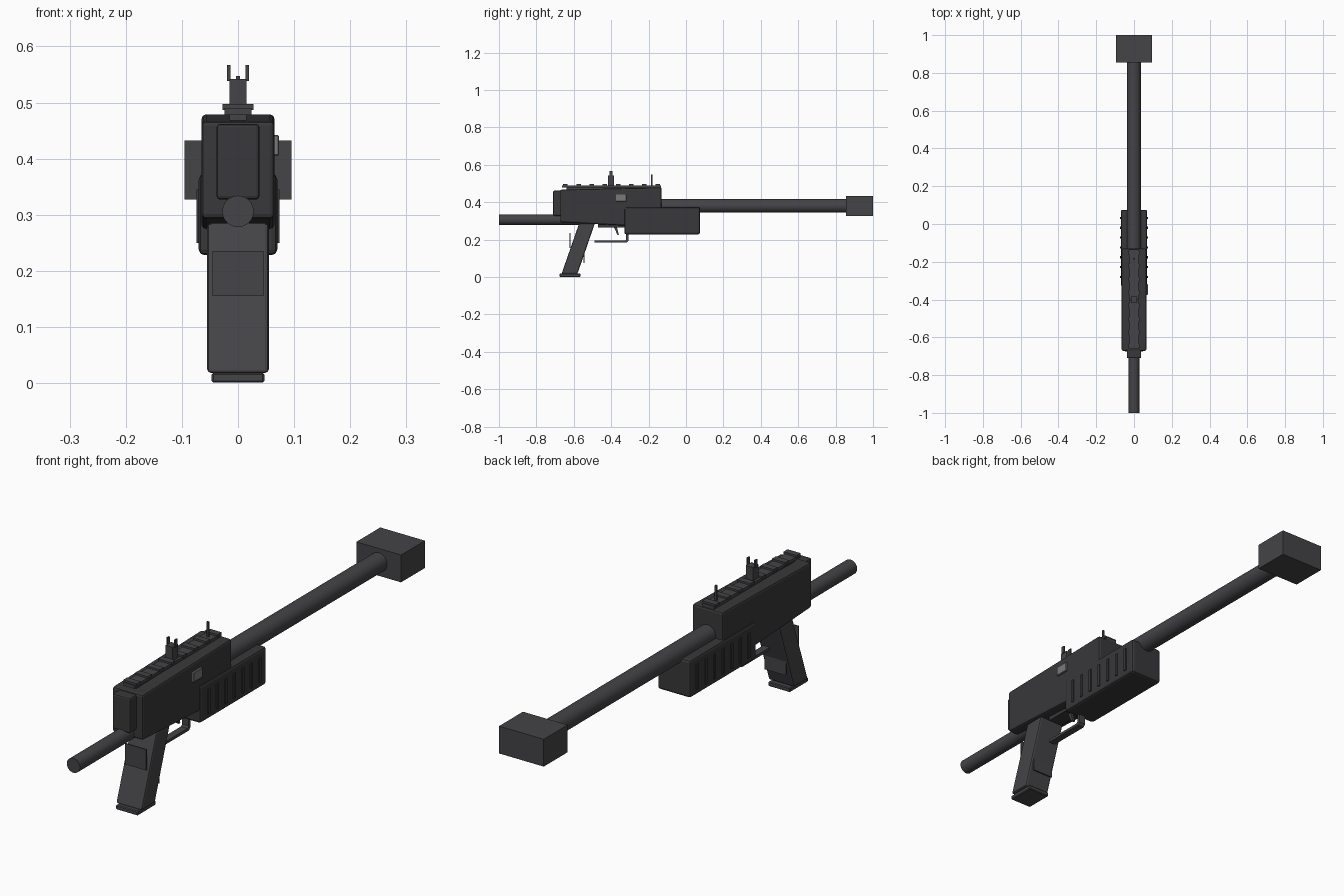
import bpy, bmesh, math
from mathutils import Vector

if "Cube" in bpy.data.objects:
    bpy.data.objects.remove(bpy.data.objects["Cube"])


def mat(name, c):
    m = bpy.data.materials.new(name)
    m.diffuse_color = (*c, 1)
    m.use_nodes = True
    m.node_tree.nodes["Principled BSDF"].inputs["Base Color"].default_value = m.diffuse_color
    return m


BODY = mat("dark polymer", (0.040, 0.040, 0.043))
METAL = mat("gunmetal", (0.058, 0.058, 0.064))
PORT = mat("port grey", (0.19, 0.19, 0.19))


def finish(name, bm, m, bevel=0, segs=1):
    bmesh.ops.recalc_face_normals(bm, faces=bm.faces)
    me = bpy.data.meshes.new(name)
    bm.to_mesh(me)
    bm.free()
    ob = bpy.data.objects.new(name, me)
    bpy.context.collection.objects.link(ob)
    me.materials.append(m)
    if bevel:
        b = ob.modifiers.new("bevel", 'BEVEL')
        b.width, b.segments = bevel, segs
    return ob


def profile(name, pts, w, m, bevel=0, segs=1, x=0):
    """Extrude a (y, z) outline to half width w about x."""
    bm = bmesh.new()
    f = bm.faces.new([bm.verts.new((x - w, y, z)) for y, z in pts])
    r = bmesh.ops.extrude_face_region(bm, geom=[f])
    bmesh.ops.translate(bm, vec=(2 * w, 0, 0),
                        verts=[v for v in r["geom"] if isinstance(v, bmesh.types.BMVert)])
    return finish(name, bm, m, bevel, segs)


def box(name, w, y0, y1, z0, z1, m, bevel=0, x=0, segs=1):
    return profile(name, [(y0, z0), (y1, z0), (y1, z1), (y0, z1)], w, m, bevel, segs, x)


def tube(name, r, y0, y1, z, m, n=32):
    bpy.ops.mesh.primitive_cylinder_add(vertices=n, radius=r, depth=y1 - y0,
                                        location=(0, (y0 + y1) / 2, z),
                                        rotation=(math.pi / 2, 0, 0))
    ob = bpy.context.object
    ob.name = name
    ob.data.materials.append(m)
    bpy.ops.object.shade_smooth_by_angle(angle=math.radians(35))


# Receiver and rear plate
profile("receiver", [(-0.672, 0.293), (-0.33, 0.275), (-0.13, 0.275),
                     (-0.13, 0.479), (-0.672, 0.467)], 0.065, BODY, 0.008, 2)
box("rear_plate", 0.038, -0.71, -0.66, 0.327, 0.462, BODY, 0.006, segs=2)

# Handguard with side ribs
box("handguard", 0.070, -0.33, 0.075, 0.228, 0.373, BODY, 0.01, segs=2)
for i in range(7):
    y = -0.28 + i * 0.052
    for s in (-1, 1):
        box(f"handguard_rib_{i}_{'left' if s < 0 else 'right'}", 0.003,
            y - 0.006, y + 0.006, 0.25, 0.345, BODY, x=s * 0.071)

# Barrel, muzzle block and rear tube
tube("barrel", 0.036, -0.15, 0.87, 0.38, METAL)
box("muzzle_block", 0.095, 0.855, 1.0, 0.327, 0.432, METAL)
tube("rear_tube", 0.028, -1.0, -0.50, 0.306, METAL)

# Grip, base plate and grip strips
profile("grip", [(-0.665, 0.018), (-0.58, 0.018), (-0.488, 0.285), (-0.572, 0.285)],
        0.055, METAL, 0.007, 2)
box("grip_base", 0.047, -0.676, -0.565, 0.001, 0.018, METAL, 0.003)
box("grip_rear_strip", 0.045, -0.623, -0.618, 0.155, 0.235, METAL)
box("grip_front_strip", 0.045, -0.547, -0.542, 0.075, 0.16, METAL)

# Trigger group
box("trigger_plate", 0.03, -0.47, -0.33, 0.265, 0.29, BODY)
profile("trigger", [(-0.386, 0.268), (-0.37, 0.268), (-0.359, 0.226), (-0.367, 0.226)],
        0.006, METAL)
profile("trigger_guard", [(-0.49, 0.184), (-0.318, 0.184), (-0.308, 0.194), (-0.308, 0.235),
                          (-0.32, 0.235), (-0.32, 0.201), (-0.326, 0.195), (-0.49, 0.195)],
        0.014, METAL)

# Ejection port
box("ejection_port", 0.005, -0.375, -0.318, 0.405, 0.442, PORT, 0.002, x=0.068)

# Top rail with cross slats
box("rail", 0.024, -0.662, -0.135, 0.478, 0.490, METAL)
box("rail_foot", 0.015, -0.64, -0.15, 0.465, 0.48, METAL)
for i in range(8):
    y = -0.645 + i * 0.0705
    box(f"rail_slat_{i}", 0.028, y - 0.012, y + 0.012, 0.487, 0.497, METAL)

# Sights
box("rear_sight_base", 0.015, -0.418, -0.385, 0.488, 0.542, METAL)
for s in (-1, 1):
    box(f"rear_sight_prong_{'left' if s < 0 else 'right'}", 0.0028,
        -0.408, -0.394, 0.538, 0.567, METAL, x=s * 0.0165)
box("front_sight_post", 0.004, -0.187, -0.179, 0.488, 0.547, METAL)
